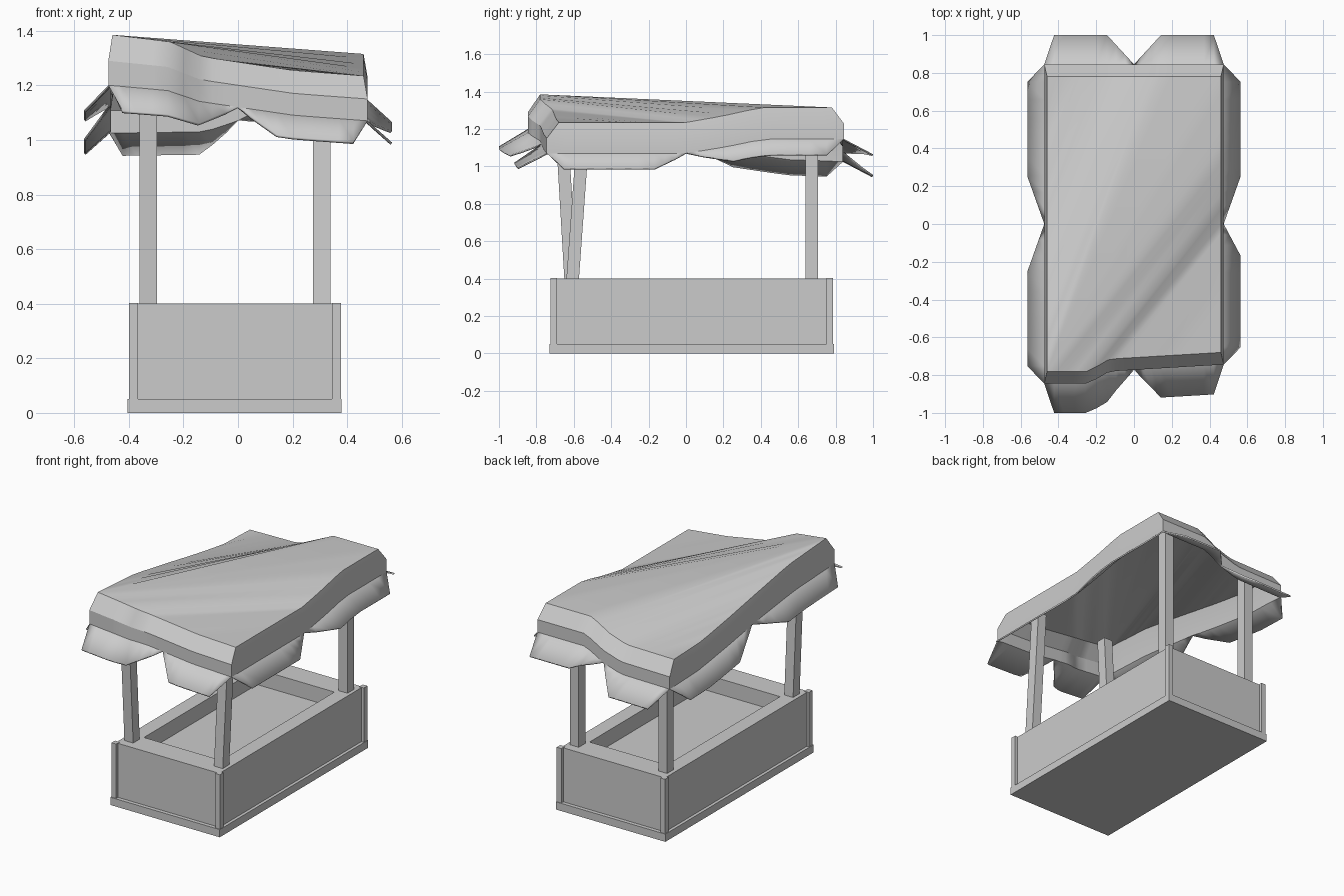
import bpy, bmesh
from mathutils import Vector

if "Cube" in bpy.data.objects:
    bpy.data.objects.remove(bpy.data.objects["Cube"])


def finish(name, bm):
    me = bpy.data.meshes.new(name)
    bmesh.ops.recalc_face_normals(bm, faces=bm.faces)
    bm.to_mesh(me)
    bm.free()
    ob = bpy.data.objects.new(name, me)
    bpy.context.collection.objects.link(ob)
    return ob


def box(name, x0, x1, y0, y1, z0, z1, lean=0):
    bm = bmesh.new()
    bmesh.ops.create_cube(bm, size=1)
    for v in bm.verts:
        top = v.co.z > 0
        v.co = ((x0, x1)[v.co.x > 0], (y0, y1)[v.co.y > 0] + lean * top, (z0, z1)[top])
    return finish(name, bm)


# Base: plinth, hollowed counter body, corner trims
box("plinth", -.405, .38, -.73, .79, 0, .05)
X0, X1, Y0, Y1 = -.385, .36, -.705, .765
bm = bmesh.new()


def loop(x0, x1, y0, y1, z):
    return [bm.verts.new(c) for c in ((x0, y0, z), (x1, y0, z), (x1, y1, z), (x0, y1, z))]


rings = [loop(X0, X1, Y0, Y1, .05), loop(X0, X1, Y0, Y1, .4),
         loop(-.29, .265, -.55, .61, .4), loop(-.29, .265, -.55, .61, .3)]
for a, b in zip(rings, rings[1:]):
    for i in range(4):
        j = (i + 1) % 4
        bm.faces.new((a[i], a[j], b[j], b[i]))
bm.faces.new(rings[0])
bm.faces.new(rings[-1])
finish("counter_body", bm)
for x in (-.4, .345):
    for y in (-.725, .75):
        box("corner_trim", x, x + .033, y, y + .036, .05, .403)

# Posts: front pair leans with the slanted canopy
for name, x, y, top, lean in (("front_left_post", -.36, -.65, 1.33, -.055),
                              ("front_right_post", .275, -.64, 1.22, .06),
                              ("back_right_post", .275, .64, 1.295, 0),
                              ("back_left_post", -.36, .64, 1.18, 0)):
    box(name, x, x + .063, y, y + .067, .39, top, lean)


# Canopy: sagging cloth with edge heights per side and notched flaps
def lerp(pts, s):
    if s <= pts[0][0]:
        return pts[0][1]
    for (a, u), (b, v) in zip(pts, pts[1:]):
        if s <= b:
            return u + (v - u) * (s - a) / (b - a)
    return pts[-1][1]


EDGE = {
    "front": [(-.46, 1.385), (-.25, 1.36), (-.13, 1.305), (.2, 1.255), (.46, 1.235)],
    "back": [(-.46, 1.195), (-.12, 1.2), (.0, 1.24), (.13, 1.315), (.46, 1.315)],
    "left": [(-.78, 1.385), (-.4, 1.36), (0, 1.29), (.22, 1.25), (.5, 1.205), (.78, 1.195)],
    "right": [(-.78, 1.235), (0, 1.235), (.2, 1.27), (.4, 1.315), (.78, 1.315)],
}
FRONT_SHIFT = [(-.24, 0), (-.13, .065), (.46, .1)]
FLAP = [(0, 0), (.3, 1), (.89, 1), (1, 0)]
HX, HY, DROP = (.46, .475, .475, .475), (.78, .845, .845, .845), (0, .085, .165, .165)
half = [.1, .2, .3, .42, .54, .66, .78, .89, 1]
T = [-t for t in reversed(half)] + [0] + half

bm = bmesh.new()
cache = {}


def vert(side, t, lv):
    e = lerp(FLAP, abs(t)) if lv == 3 else 0
    sgn = -1 if side in ("front", "left") else 1
    if side in ("front", "back"):
        x, y, h = t * HX[lv], sgn * (HY[lv] + .155 * e), lerp(EDGE[side], t * .46)
    else:
        x, y, h = sgn * (HX[lv] + .09 * e), t * HY[lv], lerp(EDGE[side], t * .78)
    k = 1 + max(0, h - 1.3) * 1.4
    z = h - (DROP[lv] + .08 * e) * k
    y += lerp(FRONT_SHIFT, x) * min(1, max(0, -y / .3))
    key = (round(x, 4), round(y, 4), round(z, 4))
    if key not in cache:
        cache[key] = bm.verts.new((x, y, z))
    return cache[key]


def face(*vs):
    vs = list(dict.fromkeys(vs))
    if len(vs) > 2 and not bm.faces.get(vs):
        bm.faces.new(vs)


# Skirt and flaps
for side in EDGE:
    for a, b in zip(T, T[1:]):
        for lv in range(3):
            face(vert(side, a, lv), vert(side, b, lv), vert(side, b, lv + 1), vert(side, a, lv + 1))

# Top: ridge triangle from the high corner, ruled slopes either side
rim = {s: [vert(s, t, 0) for t in T] for s in EDGE}
R, B, N = T.index(.54), T.index(.3), len(T) - 1
plateau = rim["right"][R:] + rim["back"][B:-1][::-1]
for a, b in zip(plateau, plateau[1:]):
    face(rim["front"][0], a, b)
for near, far, end in (("front", "right", R), ("left", "back", B)):
    pairs = [(rim[near][k], rim[far][round(end * (1 - k / N))]) for k in range(N + 1)]
    for (a, b), (c, d) in zip(pairs, pairs[1:]):
        face(a, c, d, b)

bmesh.ops.recalc_face_normals(bm, faces=bm.faces)
bm.normal_update()
if sum(f.normal.z * f.calc_area() for f in bm.faces) < 0:
    bmesh.ops.reverse_faces(bm, faces=bm.faces)
me = bpy.data.meshes.new("canopy")
bm.to_mesh(me)
bm.free()
canopy = bpy.data.objects.new("canopy", me)
bpy.context.collection.objects.link(canopy)
solid = canopy.modifiers.new("thickness", "SOLIDIFY")
solid.thickness = .01
solid.offset = -1
bpy.context.view_layer.objects.active = canopy
canopy.select_set(True)
bpy.ops.object.shade_smooth_by_angle(angle=.5)
